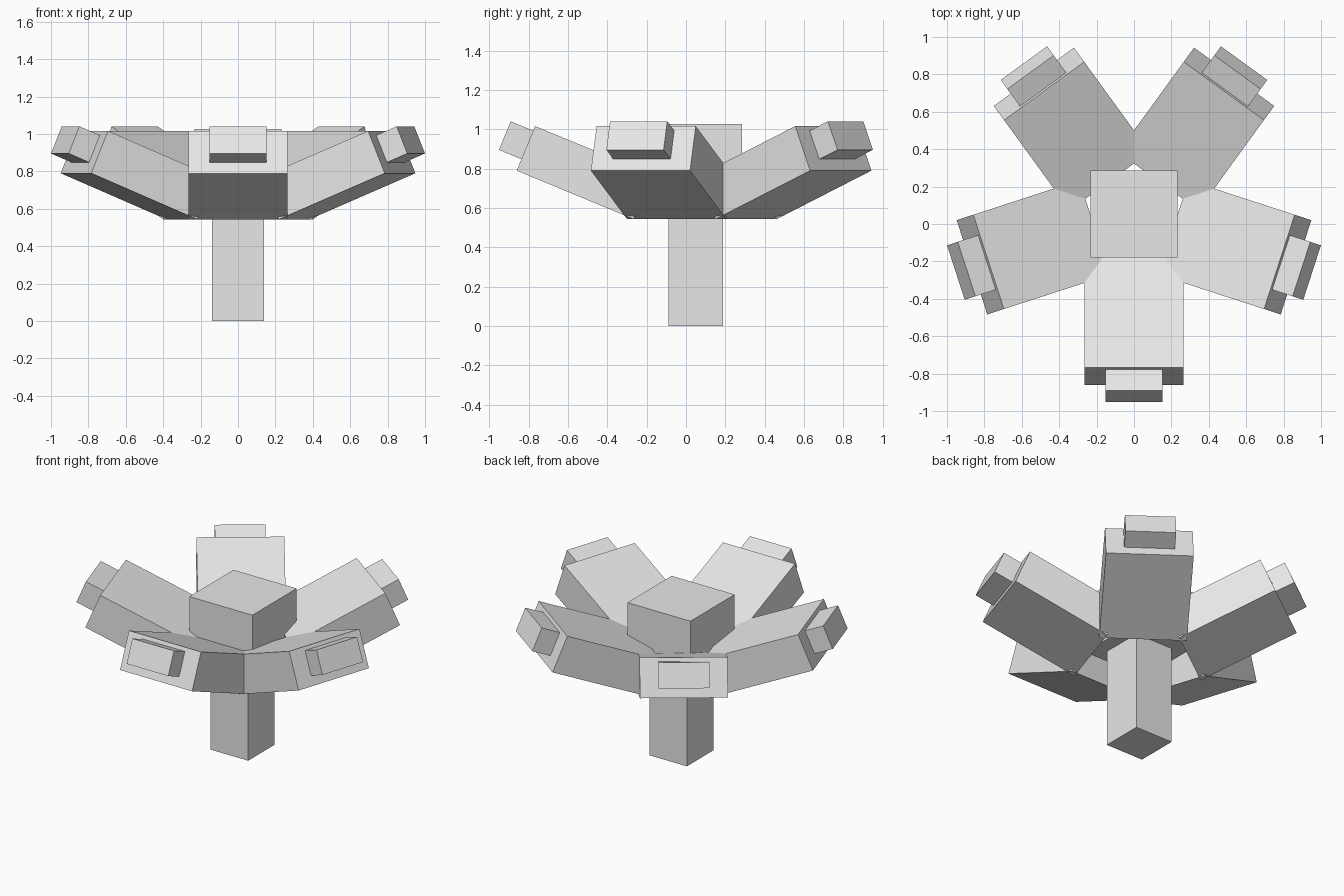
import bpy
import math
from mathutils import Matrix, Vector

default_cube = bpy.data.objects.get("Cube")
if default_cube:
    bpy.data.objects.remove(default_cube, do_unlink=True)

# One matte grey for the whole flower
grey = bpy.data.materials.new("light grey")
grey.use_nodes = True
GREY = (0.8, 0.8, 0.8, 1)
grey.diffuse_color = GREY
grey.node_tree.nodes["Principled BSDF"].inputs["Base Color"].default_value = GREY

CENTRE_Y = 0.05
TILT = math.radians(22.5)


def block(name, low, high, frame=Matrix()):
    """Box spanning low to high, placed by a frame matrix."""
    low, high = Vector(low), Vector(high)
    bpy.ops.mesh.primitive_cube_add(size=1)
    obj = bpy.context.object
    obj.name = name
    size = high - low
    obj.data.transform(frame @ Matrix.Translation((low + high) / 2)
                       @ Matrix.Diagonal((*size, 1)))
    obj.data.materials.append(grey)
    return obj


# Stem and flower centre
block("stem", (-0.138, -0.09, 0), (0.138, 0.188, 0.67))
block("flower_centre", (-0.232, -0.18, 0.65), (0.232, 0.285, 1.027))

# Five rising petals, each with a small tip on its outer end
names = ["front", "front_left", "back_left", "back_right", "front_right"]
length, thickness = 0.645, 0.245
for i, side in enumerate(names):
    frame = (Matrix.Translation((0, CENTRE_Y, 0))
             @ Matrix.Rotation(math.radians(72 * i - 90), 4, "Z")
             @ Matrix.Translation((0.315, 0, 0.543))
             @ Matrix.Rotation(-TILT, 4, "Y"))
    block(side + "_petal", (0, -0.265, 0), (length, 0.265, thickness), frame)
    block(side + "_petal_tip", (length - 0.02, -0.153, 0.063),
          (length + 0.124, 0.153, 0.22), frame)
